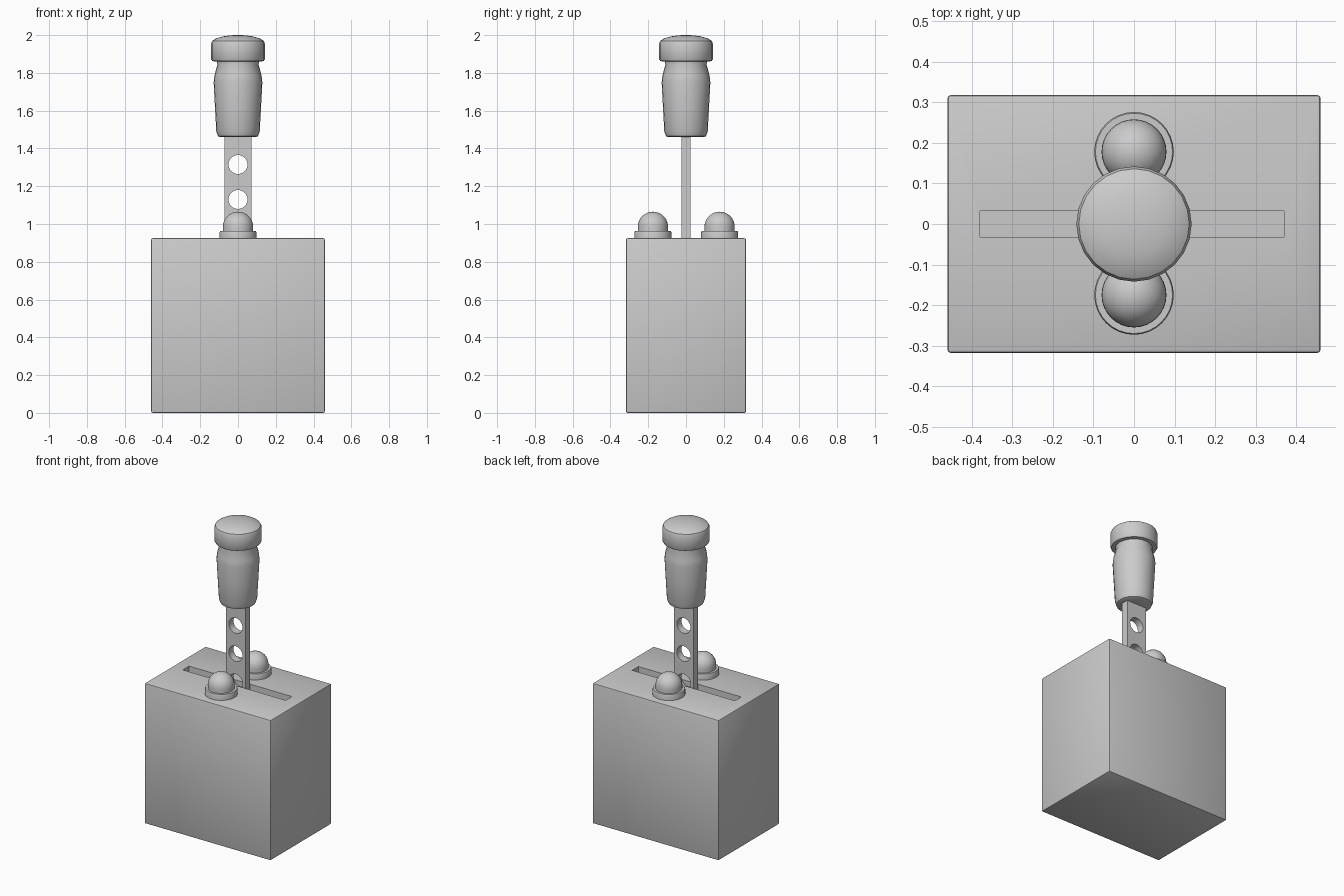
import bpy, math
from math import radians, sin, cos, pi

if "Cube" in bpy.data.objects:
    bpy.data.objects.remove(bpy.data.objects["Cube"])


def box(name, size, center):
    bpy.ops.mesh.primitive_cube_add(size=1, location=center)
    o = bpy.context.object
    o.name = name
    o.scale = size
    bpy.ops.object.transform_apply(location=False, rotation=False, scale=True)
    return o


def apply_modifier(o, kind, **settings):
    bpy.context.view_layer.objects.active = o
    m = o.modifiers.new(kind.title(), kind)
    for key, value in settings.items():
        setattr(m, key, value)
    bpy.ops.object.modifier_apply(modifier=m.name)


def cut(o, cutter):
    apply_modifier(o, 'BOOLEAN', operation='DIFFERENCE', solver='EXACT', object=cutter)
    bpy.data.objects.remove(cutter)


def smooth(o, angle=35):
    bpy.ops.object.select_all(action='DESELECT')
    o.select_set(True)
    bpy.context.view_layer.objects.active = o
    bpy.ops.object.shade_smooth_by_angle(angle=radians(angle))


def lathe(name, profile, sides, location=(0, 0, 0)):
    """Closed solid of revolution from (radius, z) points; radius 0 makes a pole."""
    verts, rings, faces = [], [], []
    for r, z in profile:
        n = 1 if r == 0 else sides
        rings.append([len(verts) + i for i in range(n)])
        verts += [(r * cos(2 * pi * i / sides), r * sin(2 * pi * i / sides), z) for i in range(n)]
    for a, b in zip(rings, rings[1:]):
        for i in range(sides):
            j = (i + 1) % sides
            quad = [a[i % len(a)], a[j % len(a)], b[j % len(b)], b[i % len(b)]]
            faces.append(list(dict.fromkeys(quad)))
    if len(rings[0]) > 1:
        faces.append(rings[0][::-1])
    mesh = bpy.data.meshes.new(name)
    mesh.from_pydata(verts, [], faces)
    o = bpy.data.objects.new(name, mesh)
    o.location = location
    bpy.context.collection.objects.link(o)
    smooth(o)
    return o


# Housing with softened edges and a long slot in the top
TOP = 0.925
housing = box("housing", (0.92, 0.635, TOP), (0, 0, TOP / 2))
apply_modifier(housing, 'BEVEL', width=0.008, segments=2)
cut(housing, box("slot_cutter", (0.75, 0.065, 0.24), (-0.005, 0, TOP)))
smooth(housing)

# Flat lever bar with round holes
bar = box("lever_bar", (0.145, 0.048, 0.70), (0, 0, 1.155))
for z in (0.945, 1.13, 1.315):
    bpy.ops.mesh.primitive_cylinder_add(vertices=32, radius=0.05, depth=0.2,
                                        location=(0, 0, z), rotation=(pi / 2, 0, 0))
    cut(bar, bpy.context.object)
smooth(bar)

# Tapered grip and domed knob on top
lathe("grip", [(0.095, 1.46), (0.106, 1.465), (0.115, 1.49), (0.122, 1.62), (0.129, 1.75),
               (0.125, 1.785), (0.109, 1.845), (0.112, 1.862), (0, 1.862)], 24)
lathe("knob", [(0.105, 1.86), (0.136, 1.862), (0.142, 1.872), (0.142, 1.955), (0.136, 1.97),
               (0.115, 1.983), (0.08, 1.993), (0.04, 1.999), (0, 2.0)], 24)

# Two indicator lamps: a ring base and a dome each
dome = [(0.08, 0.95)] + [(0.08 * cos(radians(a)), 0.985 + 0.08 * sin(radians(a)))
                         for a in range(0, 90, 10)] + [(0, 1.065)]
for side, y in (("front", -0.175), ("back", 0.178)):
    lathe(side + "_lamp_base", [(0.098, TOP - 0.005), (0.098, 0.955), (0.095, 0.963), (0, 0.963)], 32, (0, y, 0))
    lathe(side + "_lamp_dome", dome, 32, (0, y, 0))
